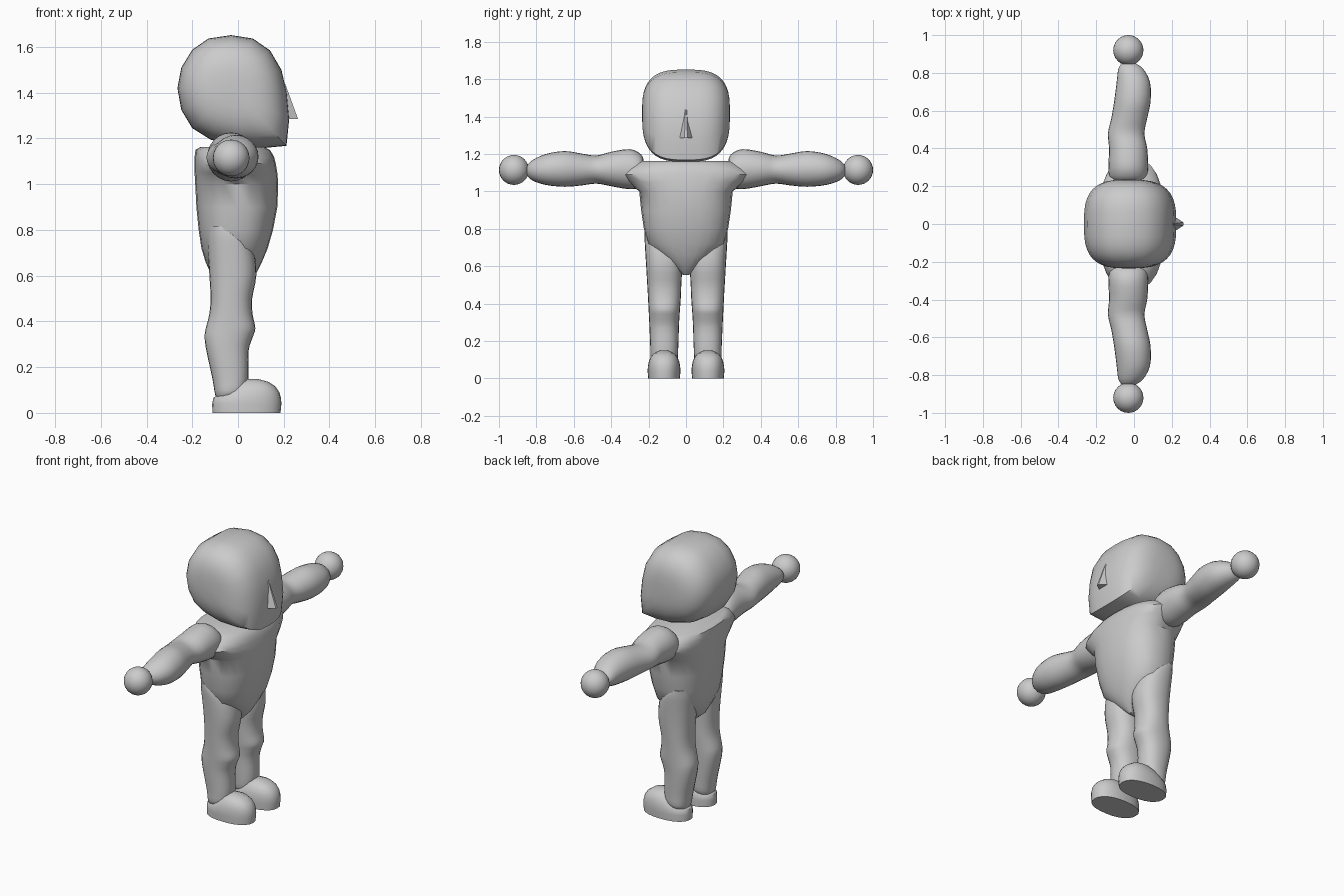
import bpy, bmesh
from math import sin, cos, pi, radians, copysign


def power(v, e):
    return copysign(abs(v) ** e, v)


def finish(name, rings, sharp=40):
    """Skin a list of equal-length point rings and cap both ends."""
    bm = bmesh.new()
    vs = [[bm.verts.new(p) for p in ring] for ring in rings]
    n = len(vs[0])
    for a, b in zip(vs, vs[1:]):
        for i in range(n):
            j = (i + 1) % n
            bm.faces.new((a[i], a[j], b[j], b[i]))
    bm.faces.new(vs[0])
    bm.faces.new(vs[-1])
    bmesh.ops.recalc_face_normals(bm, faces=bm.faces[:])
    me = bpy.data.meshes.new(name)
    bm.to_mesh(me)
    bm.free()
    ob = bpy.data.objects.new(name, me)
    bpy.context.collection.objects.link(ob)
    bpy.context.view_layer.objects.active = ob
    ob.select_set(True)
    bpy.ops.object.shade_smooth_by_angle(angle=radians(sharp))
    ob.select_set(False)
    return ob


def refine(rows, k=3):
    """Catmull-Rom interpolation between table rows."""
    out = []
    for i in range(len(rows) - 1):
        p0, p1, p2 = rows[max(i - 1, 0)], rows[i], rows[i + 1]
        p3 = rows[min(i + 2, len(rows) - 1)]
        for s in range(k):
            t = s / k
            out.append([b + .5 * t * (c - a + t * (2*a - 5*b + 4*c - d + t * (3*(b - c) + d - a)))
                        for a, b, c, d in zip(p0, p1, p2, p3)])
    return out + [list(rows[-1])]


def section(a0, a1, b0, b1, e, n=24):
    """Superellipse points filling the given ranges."""
    ts = [2 * pi * i / n for i in range(n)]
    return [((a0 + a1) / 2 + (a1 - a0) / 2 * power(cos(t), 2 / e),
             (b0 + b1) / 2 + (b1 - b0) / 2 * power(sin(t), 2 / e)) for t in ts]


def upright(name, rows, side=1, e=2.3, sharp=40):
    """Loft of rows (z, x0, x1, y0, y1) stacked upwards."""
    return finish(name, [[(x, side * y, r[0]) for x, y in section(*r[1:], e)] for r in rows], sharp)


# Head: side profile shrinking towards both cheeks
cx, cz = -0.03, 1.42
profile = [(-.03, 1.652), (-.13, 1.637), (-.2, 1.588), (-.248, 1.51), (-.265, 1.42),
           (-.248, 1.325), (-.2, 1.245), (-.12, 1.195), (0, 1.162), (.11, 1.158),
           (.212, 1.168), (.224, 1.285), (.213, 1.4), (.19, 1.5), (.14, 1.585), (.065, 1.637)]
rings = []
for i in range(21):
    t = radians(-88 + 176 * i / 20)
    y, s = .235 * power(sin(t), .667), cos(t) ** .667
    rings.append([(cx + (x - cx) * s, y, cz + (z - cz) * s) for x, z in profile])
finish("head", rings, 50)

# Nose: wedge with a flat underside
finish("nose", [[(.19, -.055, 1.286), (.262, -.008, 1.286), (.262, .008, 1.286), (.19, .055, 1.286)],
                [(.18, -.01, 1.44), (.206, -.003, 1.44), (.206, .003, 1.44), (.18, .01, 1.44)]], 30)

# Torso with pointed shoulders
torso = [(1.162, -.165, .115, .25), (1.15, -.186, .14, .28), (1.12, -.19, .158, .325),
         (1.09, -.19, .165, .352), (1.05, -.19, .172, .31), (1.0, -.187, .176, .25),
         (.9, -.182, .172, .24), (.8, -.172, .153, .225), (.72, -.16, .13, .205),
         (.66, -.142, .105, .15), (.6, -.115, .075, .075), (.553, -.06, .03, .015)]
upright("torso", [(z, a, b, -w, w) for z, a, b, w in torso], e=2.4)

# Limb tables
arm = [(.225, -.08, .02, 1.08, 1.16), (.24, -.125, .065, 1.025, 1.198), (.3, -.135, .075, 1.012, 1.226),
       (.4, -.132, .07, 1.028, 1.212), (.48, -.138, .055, 1.042, 1.192), (.56, -.12, .07, 1.032, 1.203),
       (.65, -.105, .088, 1.025, 1.216), (.75, -.092, .085, 1.035, 1.2),
       (.82, -.083, .05, 1.058, 1.168), (.85, -.065, .01, 1.085, 1.14)]
leg = [(.05, -.085, -.05, .09, .14), (.08, -.1, .025, .05, .185), (.15, -.112, .045, .042, .19),
       (.27, -.138, .046, .038, .195), (.33, -.146, .064, .035, .198), (.37, -.141, .076, .032, .2),
       (.43, -.126, .064, .028, .203), (.5, -.12, .062, .025, .207), (.6, -.125, .08, .02, .213),
       (.7, -.132, .07, .02, .219), (.77, -.135, .04, .025, .222), (.815, -.128, -.02, .04, .218)]
foot = [(0, -.112, .186, .032, .203), (.04, -.113, .19, .03, .205), (.065, -.108, .188, .031, .204),
        (.09, -.075, .181, .036, .199), (.115, -.04, .164, .046, .189),
        (.135, -.01, .135, .063, .172), (.149, .025, .085, .095, .14)]

for side, word in ((1, "left"), (-1, "right")):
    # Arm runs outwards along y
    finish(word + "_arm", [[(x, side * r[0], z) for x, z in section(*r[1:], 2)] for r in refine(arm)], 60)
    # Leg and foot
    upright(word + "_leg", refine(leg), side, 2.3, 60)
    upright(word + "_foot", foot, side, 2.3)
    # Ball hand
    bpy.ops.mesh.primitive_uv_sphere_add(segments=24, ring_count=16, radius=.08,
                                         location=(-.03, side * .92, 1.115))
    bpy.context.object.name = word + "_hand"
    bpy.ops.object.shade_smooth()
    bpy.context.object.select_set(False)
